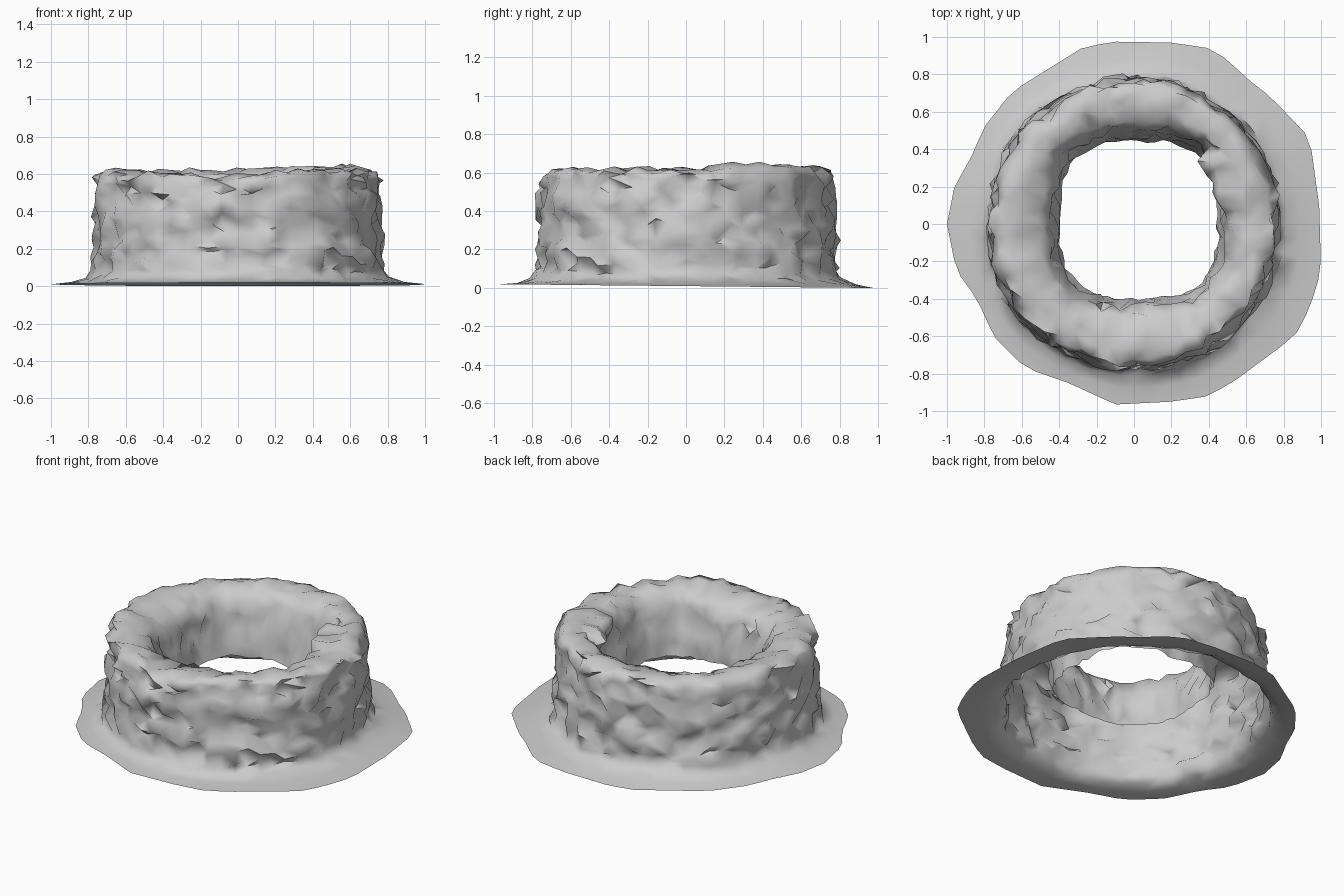
import bpy, bmesh, math, random
from math import cos, sin, tau, atan2, hypot

if "Cube" in bpy.data.objects:
    bpy.data.objects.remove(bpy.data.objects["Cube"])

random.seed(11)
SEG = 64

# Irregular outline of the ground skirt (x, y), anticlockwise
OUTLINE = [(1, -.25), (.99, .1), (.94, .46), (.73, .68), (.6, .78), (.5, .88), (.4, .94),
           (.2, .97), (-.12, .975), (-.28, .94), (-.65, .71), (-.8, .52), (-.87, .36),
           (-.96, .2), (-1, 0), (-.95, -.25), (-.84, -.4), (-.75, -.6), (-.58, -.77),
           (-.35, -.85), (-.1, -.965), (.2, -.95), (.4, -.92), (.55, -.83), (.86, -.6), (.94, -.45)]

# Wall rows: kind, radius (or offset from the hole radius), height, jitter
ROWS = [("skirt", 1, .015, 0), ("skirt", .4, .028, .003),
        ("outer", .81, .05, .008), ("outer", .78, .085, .02)]
ROWS += [("outer", .775 - .022 * i / 9, .13 + .45 * i / 9, .028) for i in range(10)]
ROWS += [("outer", .73, .612, .02), ("outer", .67, .625, .017), ("outer", .61, .615, .018),
         ("hole", .1, .595, .018), ("hole", .06, .54, .022), ("hole", .04, .46, .022),
         ("hole", .025, .38, .018), ("hole", .01, .3, .014), ("hole", 0, .22, .01)]


def outline_radius(a):
    """Distance from the centre to the skirt outline along angle a."""
    for (x1, y1), (x2, y2) in zip(OUTLINE, OUTLINE[1:] + OUTLINE[:1]):
        a1 = atan2(y1, x1)
        span = (atan2(y2, x2) - a1) % tau
        if (a - a1) % tau <= span:
            ex, ey = x2 - x1, y2 - y1
            return (x1 * ey - y1 * ex) / (cos(a) * ey - sin(a) * ex)
    return 1.0


def top_shift(x, y):
    """Low front edge, higher back right and one raised block on the right."""
    dip = -.035 * math.exp(-((x + .12) / .25) ** 2) if y < 0 else 0
    rise = .02 * math.exp(-(hypot(x - .4, y - .5) / .28) ** 2)
    block = .02 if hypot(x - .54, y - .24) < .15 else 0
    return dip + rise + block


# Constant bulge for every stone in staggered courses
stones = [[random.uniform(-.012, .012) for _ in range(24)] for _ in range(9)]


def stone_offset(a, z):
    course = int(z / .1)
    return stones[course][int((a / tau * 24 + .5 * (course % 2)) % 24)]


# Stone ring wall: open shell with skirt, outer face, top and inner face
bm = bmesh.new()
rings = []
for kind, rad, z, jit in ROWS:
    ring = []
    for i in range(SEG):
        a = tau * i / SEG
        jitter = lambda: random.uniform(-jit, jit)
        if kind == "skirt":
            r = .82 + (outline_radius(a) - .82) * rad
            x, y = r * cos(a), r * sin(a)
            h = z - .01 * y * rad
        else:
            a += jitter()
            r = rad + jitter() * 1.1 + (stone_offset(a, z) if jit > .01 else 0)
            if kind == "outer":
                x, y = r * cos(a), r * sin(a)
            else:
                r += .447 - .024 * cos(4 * a)
                x, y = .025 + r * cos(a), .02 + r * sin(a)
            h = z + jitter() * .9
            if z > .52:
                h += top_shift(x, y)
                # the raised block juts into the opening
                if kind == "hole" and abs(y - .22) < .13 and x > 0:
                    x -= .09
        ring.append(bm.verts.new((x, y, h)))
    rings.append(ring)
for lo, hi in zip(rings, rings[1:]):
    for i in range(SEG):
        k = (i + 1) % SEG
        q = (lo[i], lo[k], hi[k], hi[i])
        # split along the shorter diagonal for clean chipped facets
        if (q[0].co - q[2].co).length < (q[1].co - q[3].co).length:
            bm.faces.new((q[0], q[1], q[2]))
            bm.faces.new((q[0], q[2], q[3]))
        else:
            bm.faces.new((q[0], q[1], q[3]))
            bm.faces.new((q[1], q[2], q[3]))
low = min(v.co.z for v in bm.verts)
for v in bm.verts:
    v.co.z -= low

mesh = bpy.data.meshes.new("stone_ring_wall")
bm.to_mesh(mesh)
bm.free()
wall = bpy.data.objects.new("stone_ring_wall", mesh)
bpy.context.collection.objects.link(wall)
bpy.context.view_layer.objects.active = wall
wall.select_set(True)
bpy.ops.object.shade_smooth_by_angle(angle=math.radians(75))
